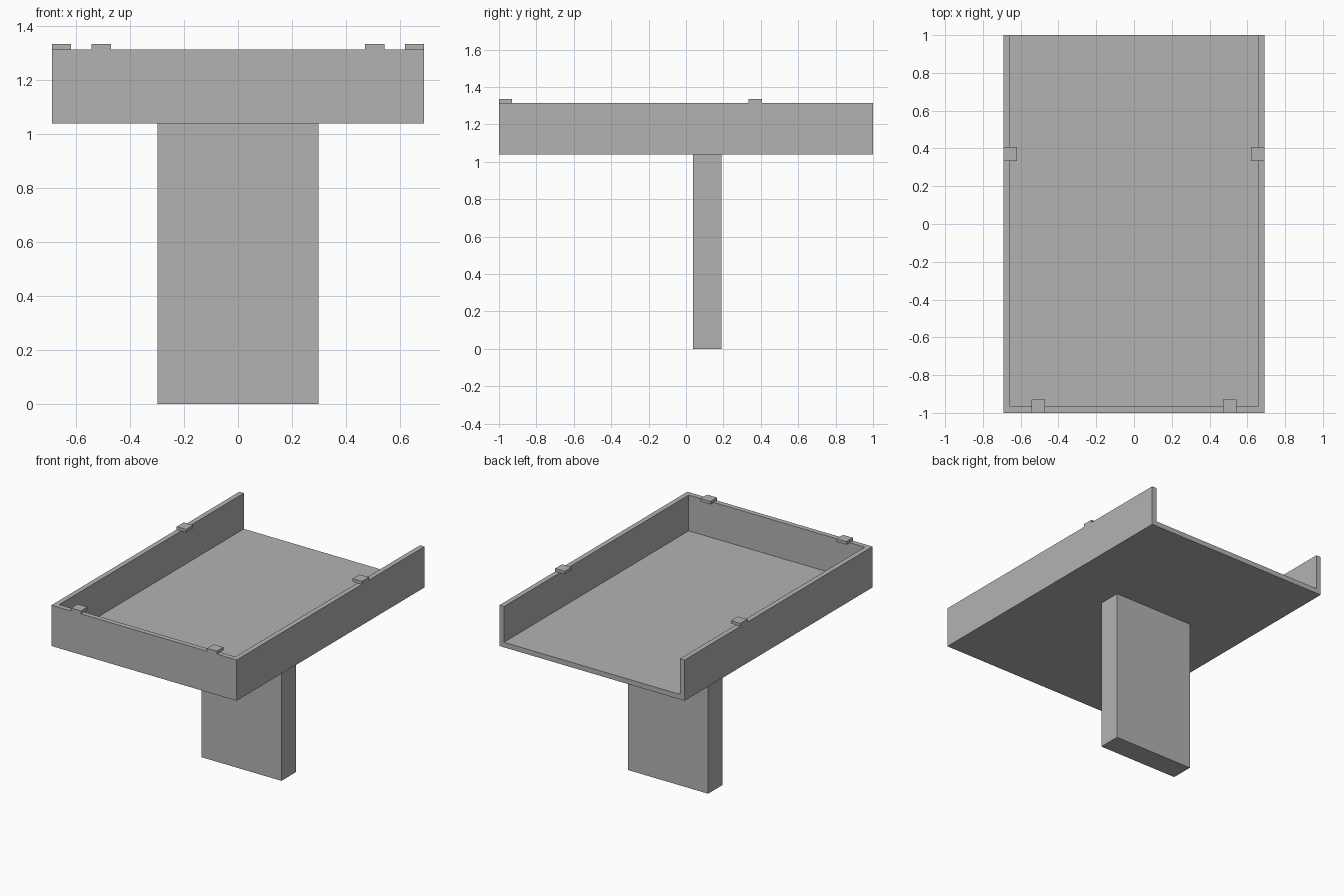
import bpy
import bmesh
from mathutils import Matrix, Vector

cube = bpy.data.objects.get("Cube")
if cube:
    bpy.data.objects.remove(cube, do_unlink=True)

HALF_W, HALF_L = 0.69, 1.0
BASE_Z, RIM_Z, CLIP_TOP = 1.04, 1.315, 1.335
WALL = 0.034

grey = bpy.data.materials.new("plain grey")
grey.use_nodes = True
grey.diffuse_color = (0.45, 0.45, 0.45, 1)
grey.node_tree.nodes["Principled BSDF"].inputs["Base Color"].default_value = grey.diffuse_color


def box_mesh(low, high):
    low, high = Vector(low), Vector(high)
    bm = bmesh.new()
    place = Matrix.Translation((low + high) / 2) @ Matrix.Diagonal((*(high - low), 1))
    bmesh.ops.create_cube(bm, size=1, matrix=place)
    return bm


def add_part(name, bm):
    bmesh.ops.recalc_face_normals(bm, faces=bm.faces[:])
    mesh = bpy.data.meshes.new(name)
    bm.to_mesh(mesh)
    bm.free()
    mesh.materials.append(grey)
    obj = bpy.data.objects.new(name, mesh)
    bpy.context.collection.objects.link(obj)
    return obj


# Tray: slab with a rim raised on three sides, open at the back
tray = box_mesh((-HALF_W, -HALF_L, BASE_Z), (HALF_W, HALF_L, BASE_Z + WALL))
inner_x, inner_y = HALF_W - WALL, WALL - HALF_L
for point, normal in (((inner_x, 0, 0), (1, 0, 0)),
                      ((-inner_x, 0, 0), (1, 0, 0)),
                      ((0, inner_y, 0), (0, 1, 0))):
    bmesh.ops.bisect_plane(tray, geom=tray.verts[:] + tray.edges[:] + tray.faces[:],
                           plane_co=point, plane_no=normal)
rim = []
for face in tray.faces:
    c = face.calc_center_median()
    if face.normal.z > 0.9 and (abs(c.x) > inner_x or c.y < inner_y):
        rim.append(face)
raised = bmesh.ops.extrude_face_region(tray, geom=rim)["geom"]
bmesh.ops.delete(tray, geom=rim, context="FACES")
bmesh.ops.translate(tray, vec=(0, 0, RIM_Z - BASE_Z - WALL),
                    verts=[v for v in raised if isinstance(v, bmesh.types.BMVert)])
bmesh.ops.dissolve_limit(tray, angle_limit=0.01, verts=tray.verts[:], edges=tray.edges[:])
add_part("tray", tray)

# Supporting post
add_part("post", box_mesh((-0.298, 0.037, 0), (0.298, 0.19, BASE_Z)))

# Retaining clips overhanging the rim, mirrored left and right
for name, low, high in (
        ("side_clip", (HALF_W - 0.07, 0.333, RIM_Z), (HALF_W, 0.407, CLIP_TOP)),
        ("front_clip", (0.47, -HALF_L, RIM_Z), (0.543, 0.07 - HALF_L, CLIP_TOP))):
    clip = add_part(name, box_mesh(low, high))
    clip.modifiers.new("mirror", "MIRROR").use_axis[0] = True
